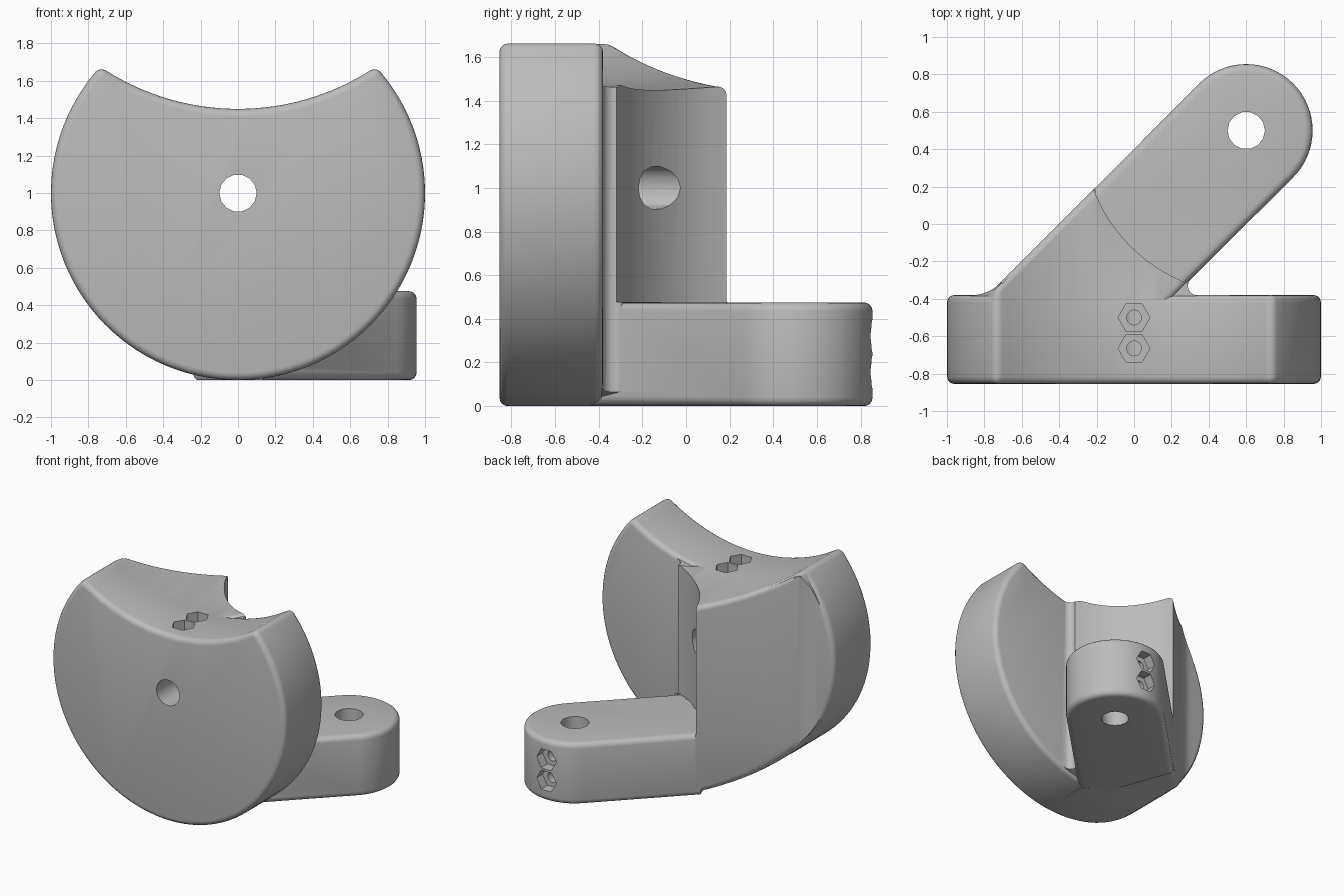
import bpy, bmesh
from math import sin, cos, pi, atan2, sqrt

cube = bpy.data.objects.get("Cube")
if cube:
    bpy.data.objects.remove(cube, do_unlink=True)

grey = bpy.data.materials.new("plain grey")
grey.use_nodes = True
grey.diffuse_color = (0.5, 0.5, 0.5, 1)
grey.node_tree.nodes["Principled BSDF"].inputs["Base Color"].default_value = (0.5, 0.5, 0.5, 1)

RIM = 0.04           # rounding of the outer edges
ARM = (0.6, 0.5)     # pivot centre of the arm in plan
HALF = 0.355         # half width of the arm
DIAG = sqrt(0.5)


def arc(cx, cy, r, a, b, n):
    return [(cx + r * cos(a + (b - a) * i / n), cy + r * sin(a + (b - a) * i / n))
            for i in range(n + 1)]


def circle(cx, cy, r, n):
    return arc(cx, cy, r, 0, 2 * pi, n)[:-1]


def along_y(p, h):
    return (p[0], h, p[1])


def along_z(p, h):
    return (p[0], p[1], h)


def diagonal(p, h):
    return (p[0], h + p[0], p[1])


def loft(name, rings):
    """Skin a stack of equal rings and cap both ends."""
    bm = bmesh.new()
    rows = [[bm.verts.new(p) for p in ring] for ring in rings]
    n = len(rows[0])
    for lo, hi in zip(rows, rows[1:]):
        for i in range(n):
            j = (i + 1) % n
            bm.faces.new((lo[i], lo[j], hi[j], hi[i]))
    bm.faces.new(rows[0][::-1])
    bm.faces.new(rows[-1])
    bmesh.ops.recalc_face_normals(bm, faces=bm.faces)
    mesh = bpy.data.meshes.new(name)
    bm.to_mesh(mesh)
    bm.free()
    mesh.materials.append(grey)
    obj = bpy.data.objects.new(name, mesh)
    bpy.context.collection.objects.link(obj)
    return obj


def prism(name, points, place, a, b):
    return loft(name, [[place(p, h) for p in points] for h in (a, b)])


def rounded_prism(name, outline, place, a, b, depth=RIM, steps=4):
    """Prism with rounded rims; outline(o) gives the profile inset by o."""
    turn = [k / steps * pi / 2 for k in range(steps + 1)]
    levels = [(RIM * (1 - sin(t)), a + depth * (1 - cos(t))) for t in turn]
    levels += [(RIM * (1 - sin(t)), b - depth * (1 - cos(t))) for t in reversed(turn)]
    return loft(name, [[place(p, h) for p in outline(o)] for o, h in levels])


def combine(target, tool, operation):
    mod = target.modifiers.new(operation, "BOOLEAN")
    mod.operation = operation
    mod.solver = "EXACT"
    mod.object = tool
    bpy.context.view_layer.objects.active = target
    bpy.ops.object.modifier_apply(modifier=mod.name)
    bpy.data.objects.remove(tool, do_unlink=True)


def disc_outline(o):
    """Round disc with a scooped top and rounded horns."""
    scoop, rise, horn = 1.318, 1.768, 0.045
    u = ((1 - horn) ** 2 - (scoop + horn) ** 2 + rise ** 2) / (2 * rise)
    cx = sqrt((1 - horn) ** 2 - u * u)
    outer, inner = atan2(u, cx), atan2(rise - u, -cx)
    low = atan2(u - rise, cx)
    tip = arc(cx, 1 + u, horn - o, outer, inner, 8)
    dip = arc(0, 1 + rise, scoop + o, low, -pi - low, 32)[1:-1]
    round_part = arc(0, 1, 1 - o, pi - outer, 2 * pi + outer, 80)[1:-1]
    return tip + dip + [(-x, z) for x, z in reversed(tip)] + round_part


def arm_outline(o):
    """Arm plan: rounded free end, buried root."""
    s = o * DIAG
    end = arc(*ARM, HALF - o, -pi / 4, 3 * pi / 4, 32)
    return end + [(-0.24 + s, 0.16 - s), (-0.05, -0.3), (0.15 - s, -0.45 + s)]


# Scooped disc
body = rounded_prism("bracket", disc_outline, along_y, -0.855, -0.38)

# Diagonal web behind the disc, with the same scooped section
reach = HALF / DIAG
web = rounded_prism("web", lambda o: disc_outline(o + 0.002), diagonal,
                    -0.1 - reach, -0.1 + reach, RIM / DIAG)
slab = prism("slab", [(-2, -1), (2, -1), (2, 3), (-2, 3)], along_y, -0.6, 0.3)
combine(web, slab, "INTERSECT")
combine(web, prism("web_cutter", circle(*ARM, 0.87, 96), along_z, -1, 3), "DIFFERENCE")
combine(body, web, "UNION")

# Low arm
combine(body, rounded_prism("arm", arm_outline, along_z, 0, 0.475), "UNION")

# Fillets between the disc back and the web sides
fillets = [
    arc(-0.88, -0.139, 0.243, -pi / 2, -pi / 4, 8) + [(-0.72, -0.42)],
    arc(0.341, -0.33, 0.052, 3 * pi / 2, 3 * pi / 4, 10) + [(0.15, -0.42)],
]
for plan in fillets:
    fillet = prism("fillet", plan, along_z, -0.5, 2.5)
    combine(fillet, prism("trim", disc_outline(0.02), along_y, -0.7, 0.3), "INTERSECT")
    combine(body, fillet, "UNION")

# Round clearance above the arm
combine(body, prism("clearance", circle(*ARM, 0.875, 96), along_z, 0.476, 3), "DIFFERENCE")

# Main bores through the disc and the arm end
combine(body, prism("disc_bore", circle(0, 1, 0.1, 14), along_y, -1, 0.4), "DIFFERENCE")
combine(body, prism("arm_bore", circle(*ARM, 0.1, 14), along_z, -0.2, 0.7), "DIFFERENCE")

# Paired hexagonal pockets with screw holes, on the scoop and the arm end
for y in (-0.665, -0.5):
    combine(body, prism("top_hex", circle(0, y, 0.085, 6), along_z, 1.37, 1.8), "DIFFERENCE")
    combine(body, prism("top_screw", circle(0, y, 0.04, 12), along_z, 1.03, 1.5), "DIFFERENCE")
for z in (0.157, 0.322):
    combine(body, prism("end_hex", circle(0.6, z, 0.085, 6), along_y, 0.775, 1), "DIFFERENCE")
    combine(body, prism("end_screw", circle(0.6, z, 0.04, 12), along_y, 0.53, 0.9), "DIFFERENCE")

# Smooth shading with crisp edges
bpy.ops.object.select_all(action="DESELECT")
body.select_set(True)
bpy.context.view_layer.objects.active = body
bpy.ops.object.shade_smooth_by_angle(angle=pi / 6)
